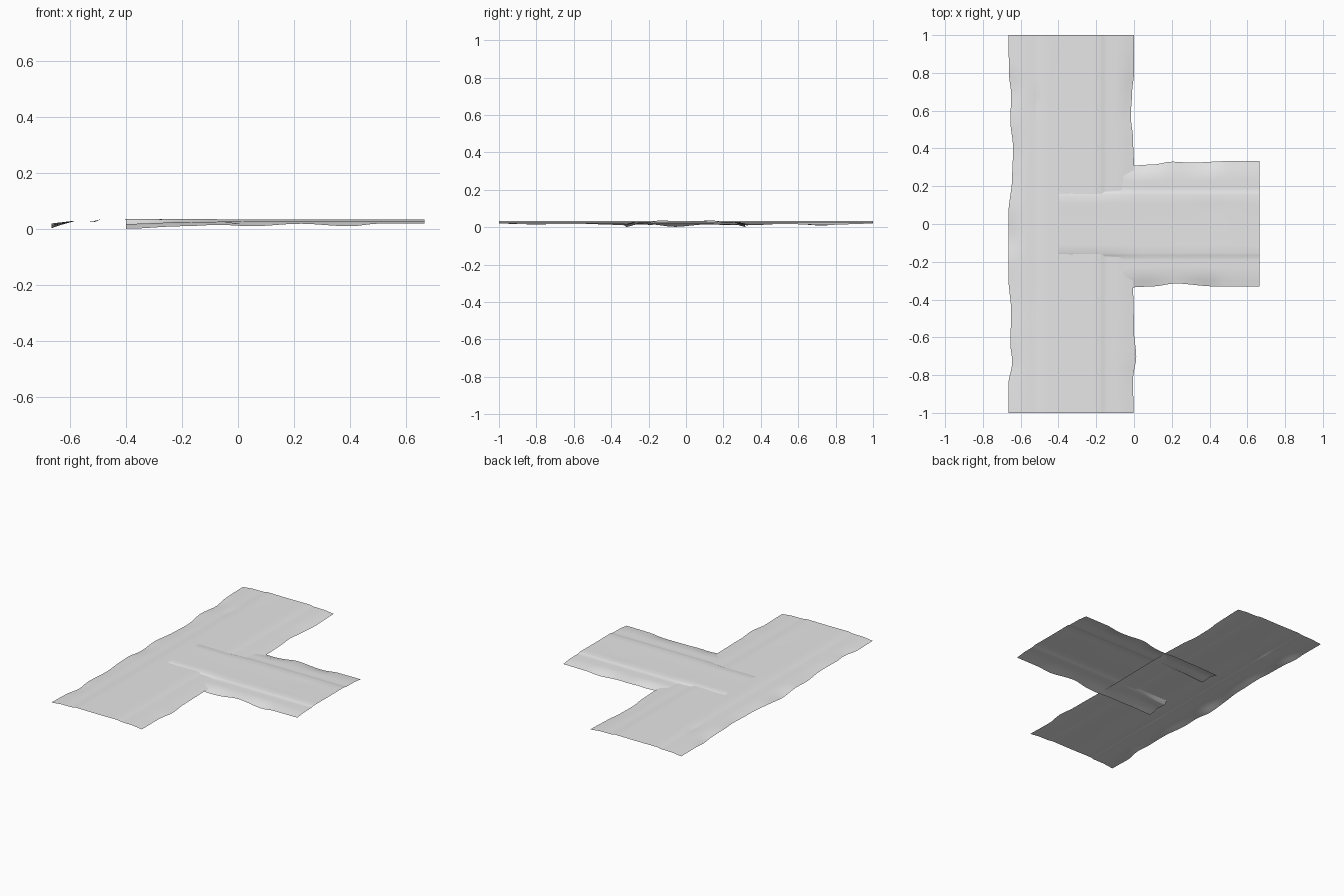
import bpy, math

cube = bpy.data.objects.get("Cube")
if cube:
    bpy.data.objects.remove(cube)

grey = bpy.data.materials.new("road_grey")
grey.use_nodes = True
COLOUR = (0.8, 0.8, 0.8, 1)
grey.diffuse_color = COLOUR
grey.node_tree.nodes["Principled BSDF"].inputs["Base Color"].default_value = COLOUR


def ease(points, s):
    """Value at s along (position, value) points, joined by smooth waves."""
    if s <= points[0][0]:
        return points[0][1]
    for (a, u), (b, v) in zip(points, points[1:]):
        if s <= b:
            k = (s - a) / (b - a)
            return u + (v - u) * (3 * k * k - 2 * k ** 3)
    return points[-1][1]


def dent(s, t, s0, t0, length, width, depth):
    return -depth * math.exp(-((s - s0) / length) ** 2 - ((t - t0) / width) ** 2)


def sheet(name, stations, across, point):
    """Open grid surface through point(station, offset across)."""
    verts = [point(s, t) for s in stations for t in across]
    n = len(across)
    faces = [(i * n + j, i * n + j + 1, (i + 1) * n + j + 1, (i + 1) * n + j)
             for i in range(len(stations) - 1) for j in range(n - 1)]
    mesh = bpy.data.meshes.new(name)
    mesh.from_pydata(verts, [], faces)
    if mesh.polygons[0].normal.z < 0:
        mesh.flip_normals()
    mesh.polygons.foreach_set("use_smooth", [True] * len(mesh.polygons))
    mesh.materials.append(grey)
    obj = bpy.data.objects.new(name, mesh)
    bpy.context.collection.objects.link(obj)


# Cross-section of half a road: raised lane, kerb step, sloping shoulder
HALF = [0, .06, .11, .155, .166, .178, .19, .23, .265, .3, .333]
ACROSS = [-t for t in reversed(HALF[1:])] + HALF


def road_height(t, edge_z):
    return ease([(0, .0345), (.155, .0355), (.182, .030), (.265, .029), (.333, edge_z)], abs(t))


# Ragged edges: (distance along, position across)
LEFT = [(-1, -.665), (-.85, -.665), (-.73, -.645), (-.63, -.655), (-.47, -.65), (-.28, -.665),
        (.05, -.665), (.25, -.645), (.4, -.64), (.55, -.655), (.68, -.65), (.8, -.662), (1, -.665)]
RIGHT = [(-1, -.003), (-.82, -.005), (-.7, .012), (-.57, 0), (-.3, -.005), (.3, 0),
         (.45, -.005), (.57, -.017), (.7, -.01), (.8, 0), (1, 0)]
NORTH = [(-.4, .32), (0, .31), (.1, .315), (.2, .33), (.3, .325), (.5, .333), (.66, .333)]
SOUTH = [(-.4, -.32), (0, -.335), (.1, -.33), (.22, -.315), (.42, -.33), (.66, -.33)]

# Heights of the edges along each road
LEFT_Z = [(-1, .021), (-.8, .017), (-.6, .021), (-.33, .014), (-.2, .018), (-.06, .004),
          (.1, .016), (.35, .013), (.55, .021), (.73, .011), (.85, .02), (1, .021)]
RIGHT_Z = [(-1, .021), (-.75, .019), (-.4, .021), (.5, .02), (.73, .014), (1, .021)]
SIDE_Z = [(-.4, .006), (-.2, .015), (-.08, .018), (.05, .011), (.22, .02), (.4, .011), (.5, .02), (.66, .021)]


def main_point(y, t):
    x = -.333 + t
    k = max(0, (abs(t) - .19) / .143)
    edge = ease(LEFT if t < 0 else RIGHT, y)
    x += k * (edge - (-.666 if t < 0 else 0))
    z = road_height(t, ease(LEFT_Z if t < 0 else RIGHT_Z, y))
    z += dent(y, x, .65, -.51, .06, .012, .004) + dent(y, x, .8, -.4, .15, .03, .001)
    z += dent(y, x, -.4, -.53, .12, .03, .001) + dent(y, x, -.6, -.28, .2, .02, .0008)
    return (x, y, z)


def side_point(x, t):
    k = max(0, (abs(t) - .19) / .143)
    edge = ease(SOUTH if t < 0 else NORTH, x)
    y = t + k * (edge - math.copysign(.333, t))
    z = road_height(t, ease(SIDE_Z, x))
    # Lane lies just over the main road, shoulders tuck beneath it
    inside = ease([(-.2, 1), (.05, 0)], x)
    lane = ease([(.15, 1), (.185, 0)], abs(t))
    z += inside * (.0012 * lane - .004 * (1 - lane))
    if lane < .5:
        z -= .012 * ease([(-.4, 1), (-.2, 0)], x) * (1 - k)
    z += dent(x, y, .42, .08, .1, .04, .003) + dent(x, y, .35, -.08, .15, .03, .001)
    return (x, y, max(z, .002))


sheet("main_road", [-1 + i / 40 for i in range(81)], ACROSS, main_point)
sheet("side_road", [-.4 + 1.065 * i / 44 for i in range(45)], ACROSS, side_point)

# Rest the lowest point on the ground
roads = [bpy.data.objects[n] for n in ("main_road", "side_road")]
low = min(v.co.z for o in roads for v in o.data.vertices)
for o in roads:
    for v in o.data.vertices:
        v.co.z -= low
